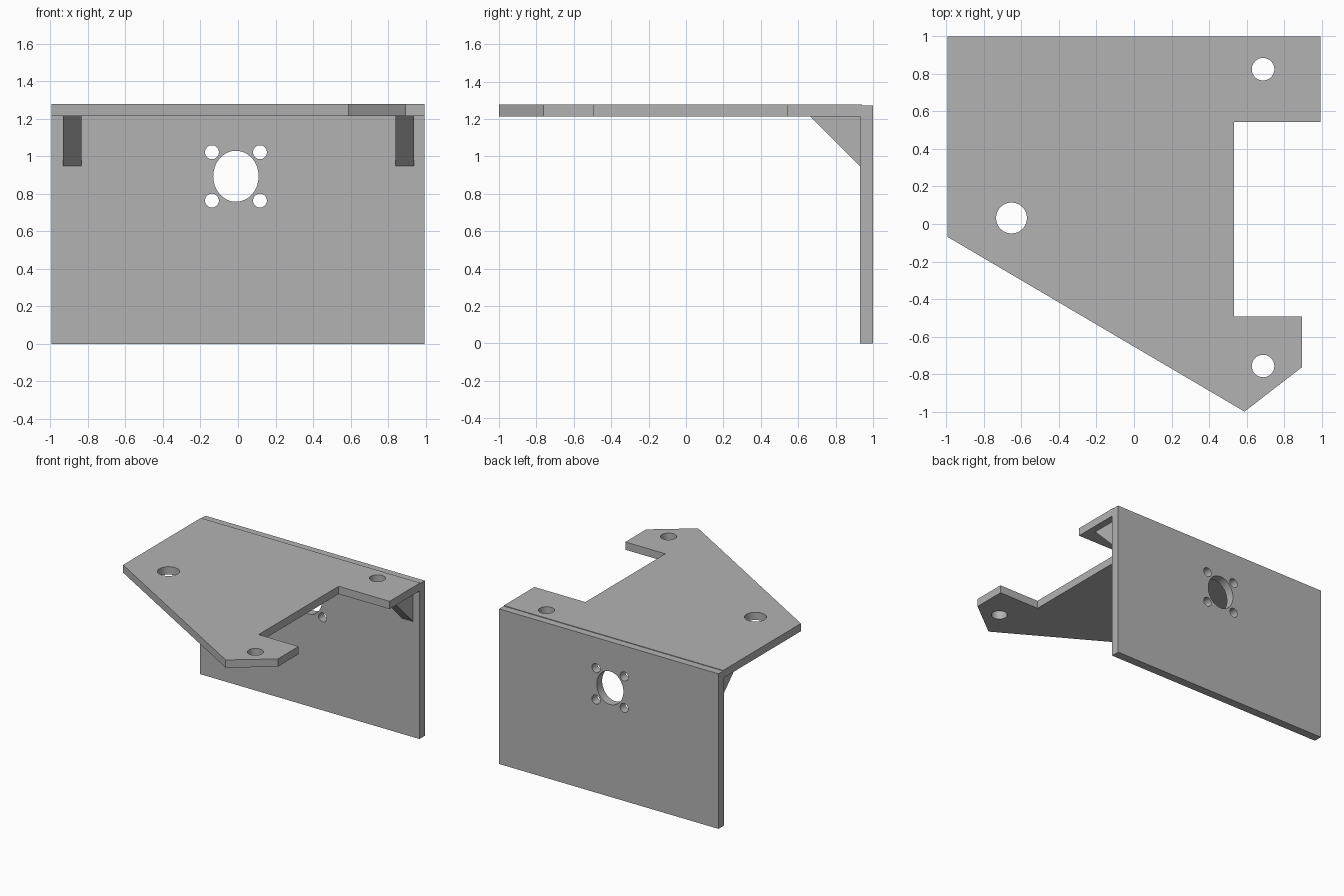
import bpy
from math import pi, cos, sin

cube = bpy.data.objects.get("Cube")
if cube:
    bpy.data.objects.remove(cube, do_unlink=True)

grey = bpy.data.materials.new("plain grey")
grey.use_nodes = True
GREY = (0.45, 0.45, 0.45, 1)
grey.diffuse_color = GREY
grey.node_tree.nodes["Principled BSDF"].inputs["Base Color"].default_value = GREY

FLAT = (0, 0, 0)            # profile in x, y
FRONT = (pi / 2, 0, 0)      # profile in x, z
SIDE = (pi / 2, 0, pi / 2)  # profile in y, z


def hole(x, y, rx, ry=None, sides=48):
    """Round or oval outline for an opening."""
    ry = ry or rx
    return [(x + rx * cos(2 * pi * i / sides), y + ry * sin(2 * pi * i / sides))
            for i in range(sides)]


def plate(name, outlines, thickness, location, rotation):
    """Filled outline with openings, extruded to a solid."""
    curve = bpy.data.curves.new(name, "CURVE")
    curve.dimensions = "2D"
    curve.fill_mode = "BOTH"
    curve.extrude = thickness / 2
    for points in outlines:
        spline = curve.splines.new("POLY")
        spline.points.add(len(points) - 1)
        for point, (x, y) in zip(spline.points, points):
            point.co = (x, y, 0, 1)
        spline.use_cyclic_u = True
    obj = bpy.data.objects.new(name, curve)
    obj.location, obj.rotation_euler = location, rotation
    bpy.context.collection.objects.link(obj)
    bpy.ops.object.select_all(action="DESELECT")
    obj.select_set(True)
    bpy.context.view_layer.objects.active = obj
    bpy.ops.object.convert(target="MESH")
    obj = bpy.context.object
    bpy.ops.object.mode_set(mode="EDIT")
    bpy.ops.mesh.select_all(action="SELECT")
    bpy.ops.mesh.remove_doubles(threshold=0.0001)
    bpy.ops.mesh.normals_make_consistent(inside=False)
    bpy.ops.object.mode_set(mode="OBJECT")
    obj.data.materials.clear()
    obj.data.materials.append(grey)
    bpy.ops.object.shade_smooth_by_angle(angle=pi / 6)
    return obj


W = 0.995        # half width
UNDER = 1.213    # underside of the top plate
TOP = 1.277
WALL = 0.93      # front face of the wall

# Top plate with the side notch and three mounting holes
outline = [(-W, 0.94), (W, 0.94), (W, 0.543), (0.533, 0.543), (0.533, -0.494),
           (0.896, -0.494), (0.896, -0.763), (0.589, -1), (-W, -0.068)]
mounts = [hole(0.688, 0.825, 0.06), hole(0.688, -0.757, 0.06),
          hole(-0.653, 0.032, 0.082)]
plate("top_plate", [outline] + mounts, TOP - UNDER,
      (0, 0, (TOP + UNDER) / 2), FLAT)

# Rear wall with the oval opening and four screw holes
wall = [(-W, 0), (W, 0), (W, 1.272), (-W, 1.272)]
openings = [hole(-0.011, 0.893, 0.121, 0.136)]
openings += [hole(x, z, 0.037, sides=32)
             for x in (-0.139, 0.117) for z in (0.763, 1.021)]
plate("rear_wall", [wall] + openings, 1 - WALL, (0, (1 + WALL) / 2, 0), FRONT)

# Corner braces under the top plate
brace = [(0.664, UNDER), (WALL, 0.948), (WALL, UNDER)]
for name, x in (("right_brace", -0.884), ("left_brace", 0.889)):
    plate(name, [brace], 0.098, (x, 0, 0), SIDE)
